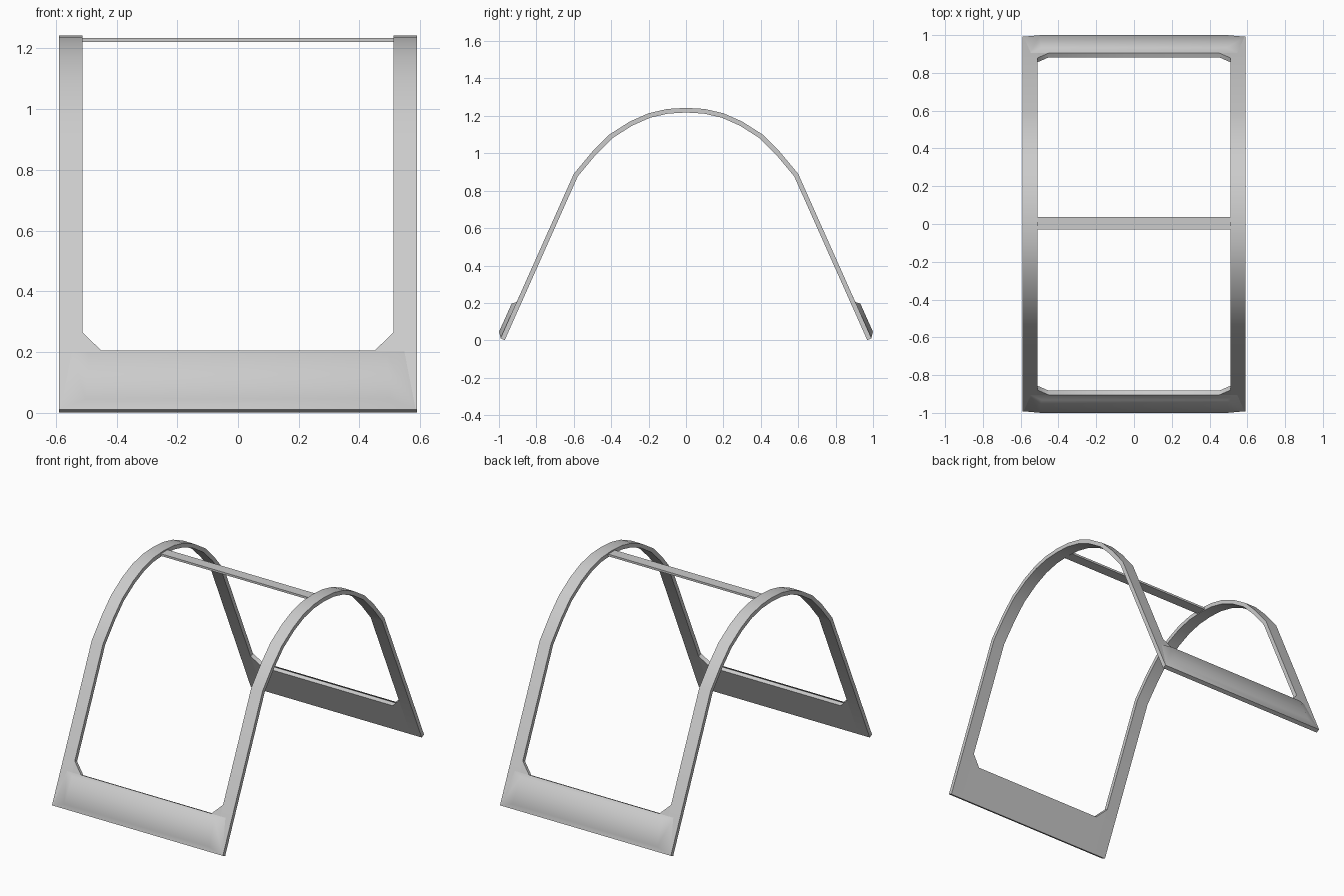
import bpy, bmesh, math
from mathutils import Vector

cube = bpy.data.objects.get("Cube")
if cube:
    bpy.data.objects.remove(cube, do_unlink=True)

grey = bpy.data.materials.new("light grey")
grey.use_nodes = True
GREY = (0.6, 0.6, 0.6, 1)
grey.diffuse_color = GREY
grey.node_tree.nodes["Principled BSDF"].inputs["Base Color"].default_value = GREY

THICK = 0.025
INNER_X, OUTER_X = 0.512, 0.59
FOOT = Vector((0, -0.992, 0.011))         # outer lower edge of a leg
UP = Vector((0, 0.407, 0.913)).normalized()   # direction along the leg
OUT = Vector((0, -UP.z, UP.y))            # outward normal of the leg


def finish(name, bm):
    bmesh.ops.recalc_face_normals(bm, faces=bm.faces)
    mesh = bpy.data.meshes.new(name)
    bm.to_mesh(mesh)
    bm.free()
    mesh.materials.append(grey)
    obj = bpy.data.objects.new(name, mesh)
    bpy.context.collection.objects.link(obj)
    bpy.ops.object.select_all(action='DESELECT')
    obj.select_set(True)
    bpy.context.view_layer.objects.active = obj
    bpy.ops.object.shade_smooth_by_angle(angle=math.radians(50))
    return obj


def bridge(bm, loop_a, loop_b):
    n = len(loop_a)
    for i in range(n):
        j = (i + 1) % n
        bm.faces.new((loop_a[i], loop_a[j], loop_b[j], loop_b[i]))


# Arched side bands: outer profile in (y, z), offset inward by the thickness
half = [(FOOT.y, FOOT.z), (-0.6, 0.89), (-0.5, 1.01), (-0.41, 1.1),
        (-0.3, 1.17), (-0.2, 1.214), (-0.1, 1.237)]
path = half + [(0, 1.243)] + [(-y, z) for y, z in reversed(half)]
path = [Vector(p) for p in path]


def inset(i):
    a = (path[i] - path[i - 1]) if i else (path[1] - path[0])
    b = (path[i + 1] - path[i]) if i < len(path) - 1 else a
    a, b = a.normalized(), b.normalized()
    tangent = (a + b).normalized()
    normal = Vector((tangent.y, -tangent.x))
    return path[i] + normal * THICK / tangent.dot(a)


for name, side in (("left_arch", 1), ("right_arch", -1)):
    bm = bmesh.new()
    rings = []
    for i, p in enumerate(path):
        q = inset(i)
        corners = ((INNER_X, p), (OUTER_X, p), (OUTER_X, q), (INNER_X, q))
        rings.append([bm.verts.new((side * x, v.x, v.y)) for x, v in corners])
    for r, s in zip(rings, rings[1:]):
        bridge(bm, r, s)
    bm.faces.new(rings[0])
    bm.faces.new(rings[-1])
    finish(name, bm)

# Sloping end panels: flat plate with corner gussets, plus a raised outer face
plate = [(-INNER_X, 0), (INNER_X, 0), (INNER_X, 0.278), (0.45, 0.2125),
         (-0.45, 0.2125), (-INNER_X, 0.278)]
raised_base = [(-0.588, 0), (0.588, 0), (0.55, 0.2125), (-0.55, 0.2125)]
raised_top = [(-0.5, 0.029), (0.5, 0.029), (0.49, 0.194), (-0.49, 0.194)]


def outline(bm, pts, offset, side):
    verts = []
    for x, s in pts:
        v = FOOT + UP * s + OUT * offset
        verts.append(bm.verts.new((x, v.y * side, v.z)))
    return verts


def slab(name, low, low_offset, high, high_offset, side):
    bm = bmesh.new()
    a = outline(bm, low, low_offset, side)
    b = outline(bm, high, high_offset, side)
    bridge(bm, a, b)
    bm.faces.new(a)
    bm.faces.new(b)
    finish(name, bm)


for end, side in (("front", 1), ("back", -1)):
    slab(end + "_panel", plate, -THICK, plate, 0, side)
    slab(end + "_raised_face", raised_base, -0.001, raised_top, 0.021, side)

# Flat crossbar between the arch tops
bm = bmesh.new()
bmesh.ops.create_cube(bm, size=1)
bmesh.ops.scale(bm, vec=(2 * INNER_X + 0.006, 0.066, 0.013), verts=bm.verts)
bmesh.ops.translate(bm, vec=(0, 0.003, 1.228), verts=bm.verts)
finish("crossbar", bm)
